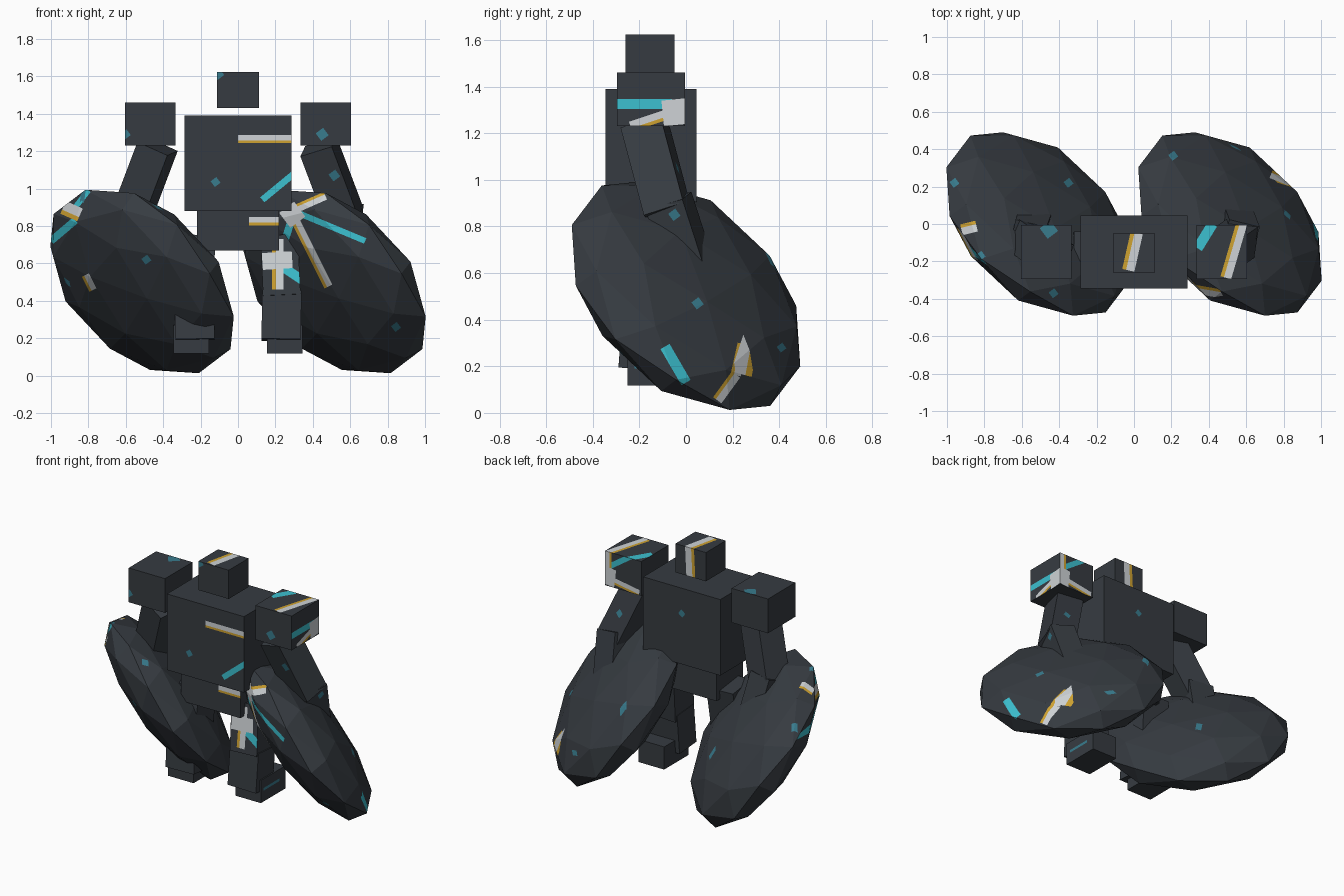
import bpy, bmesh, math
from mathutils import Vector, Matrix

if "Cube" in bpy.data.objects:
    bpy.data.objects.remove(bpy.data.objects["Cube"])


def material(name, rgb):
    m = bpy.data.materials.new(name)
    m.use_nodes = True
    m.diffuse_color = (*rgb, 1)
    m.node_tree.nodes["Principled BSDF"].inputs["Base Color"].default_value = (*rgb, 1)
    return m


MATS = [material("dark_slate", (.037, .044, .053)), material("silver", (.62, .65, .67)),
        material("gold", (.62, .36, .03)), material("cyan", (.045, .53, .63)),
        material("teal", (.04, .2, .27))]
SLATE, SILVER, GOLD, CYAN, TEAL = range(5)
X, Y, Z = Vector((1, 0, 0)), Vector((0, 1, 0)), Vector((0, 0, 1))
# Painting sides: first axis, second axis, outward direction
SIDES = {"front": (X, Z, -Y), "back": (X, Z, Y), "left": (Y, Z, X),
         "right": (Y, Z, -X), "top": (X, Y, Z)}


def finish(name, bm):
    bmesh.ops.recalc_face_normals(bm, faces=bm.faces[:])
    mesh = bpy.data.meshes.new(name)
    bm.to_mesh(mesh)
    bm.free()
    for m in MATS:
        mesh.materials.append(m)
    ob = bpy.data.objects.new(name, mesh)
    bpy.context.scene.collection.objects.link(ob)
    return ob


def box(name, lo, hi):
    lo, hi = Vector(lo), Vector(hi)
    bm = bmesh.new()
    bmesh.ops.create_cube(bm, size=1, matrix=Matrix.Translation((lo + hi) / 2)
                          @ Matrix.Diagonal((*(hi - lo), 1)))
    return finish(name, bm)


def limb(name, a, b, width, depth, roll=0):
    """Square bar running from a to b, rolled about its length."""
    a, b = Vector(a), Vector(b)
    axis = (b - a).normalized()
    side = Y.cross(axis).normalized()
    rot = Matrix((side, axis.cross(side), axis)).transposed().to_4x4()
    rot = rot @ Matrix.Rotation(math.radians(roll), 4, "Z")
    bm = bmesh.new()
    bmesh.ops.create_cube(bm, size=1, matrix=Matrix.Translation((a + b) / 2) @ rot
                          @ Matrix.Diagonal((width, depth, (b - a).length, 1)))
    return finish(name, bm)


def boulder(name, centre, radius, squash):
    """Twice-divided icosahedron flattened along its diagonal."""
    g = (1 + math.sqrt(5)) / 2
    base = []
    for s in (-1, 1):
        for t in (-g, g):
            base += [Vector(p) for p in ((0, s, t), (s, t, 0), (t, 0, s))]
    pts = [v.normalized() for v in base]
    pts += [(a + b).normalized() for i, a in enumerate(base) for b in base[:i]
            if (a - b).length < 2.1]
    flat = Matrix.Scale(squash, 3, Vector((1, 1, 1)).normalized())
    bm = bmesh.new()
    for p in pts:
        bm.verts.new(flat @ p * radius + Vector(centre))
    bmesh.ops.convex_hull(bm, input=bm.verts[:])
    return finish(name, bm)


def paint(ob, side, a, b, w, colour):
    """Cut a stripe from a to b into the faces turned to one side."""
    u, v, out = SIDES[side]
    a, b = u * a[0] + v * a[1], u * b[0] + v * b[1]
    d = (b - a).normalized()
    n = out.cross(d)
    planes = [(a, -d), (b, d), (a + n * w / 2, n), (a - n * w / 2, -n)]
    bm = bmesh.new()
    bm.from_mesh(ob.data)

    def inside(done):
        return [f for f in bm.faces if f.normal.dot(out) > .08 and
                all((f.calc_center_median() - co).dot(no) < 0 for co, no in done)]

    for i, (co, no) in enumerate(planes):
        faces = inside(planes[:i])
        edges = {e for f in faces for e in f.edges}
        verts = {p for f in faces for p in f.verts}
        if faces:
            bmesh.ops.bisect_plane(bm, geom=faces + list(edges) + list(verts),
                                   plane_co=co, plane_no=no, dist=1e-5)
            bm.normal_update()
    for f in inside(planes):
        if all((p.co - co).dot(no) < .004 for p in f.verts for co, no in planes):
            f.material_index = colour
    bmesh.ops.triangulate(bm, faces=bm.faces[:])
    bm.to_mesh(ob.data)
    bm.free()


def band(ob, side, a, b, w=.03):
    """Silver stripe with a gold edge on the right of its travel."""
    a, b = Vector(a), Vector(b)
    d = (b - a).normalized()
    off = Vector((d.y, -d.x)) * w * .35
    paint(ob, side, a + off, b + off, w * 1.25, GOLD)
    paint(ob, side, a, b, w, SILVER)


def spot(ob, side, x, y, w=.038, colour=TEAL):
    paint(ob, side, (x - w * .4, y - w * .3), (x + w * .4, y + w * .3), w, colour)


# Body
head = box("head", (-.113, -.26, 1.43), (.113, -.05, 1.623))
torso = box("torso", (-.286, -.345, .88), (.286, .045, 1.39))
pelvis = box("pelvis", (-.22, -.29, .67), (.22, -.01, .88))

# Limbs and boulders on each side
parts = {}
for label, s in (("right", -1), ("left", 1)):
    cx = s * .47
    made = {
        "shoulder": box(label + "_shoulder", (cx - .135, -.295, 1.23), (cx + .135, -.005, 1.46)),
        "upper_arm": limb(label + "_upper_arm", (s * .43, -.175, 1.225), (s * .572, -.075, .85), .18, .18, 14),
        "forearm": limb(label + "_forearm", (s * .568, -.075, .91), (s * .53, .025, .6), .17, .17, 14),
        "thigh": limb(label + "_thigh", (s * .22, -.14, .74), (s * .235, -.18, .42), .2, .2),
        "shin": limb(label + "_shin", (s * .235, -.18, .45), (s * .23, -.2, .19), .21, .18),
        "foot": box(label + "_foot", (s * .25 - .095, -.25, .118), (s * .25 + .095, .01, .27)),
        "boulder": boulder(label + "_boulder", (s * .513, 0, .503), .606, .35),
    }
    parts.update({(label, k): ob for k, ob in made.items()})

# Body markings
band(torso, "front", (0, 1.272), (.286, 1.272))
paint(torso, "front", (.13, .94), (.3, 1.08), .035, CYAN)
spot(torso, "front", -.12, 1.035)
spot(torso, "back", 0, 1.22)
band(pelvis, "front", (.06, .833), (.22, .833))
spot(head, "front", -.105, 1.612, .045)
band(head, "top", (.025, -.05), (-.02, -.25), .045)
band(head, "back", (.02, 1.63), (.01, 1.43), .045)

# Shoulder and arm markings
sh = parts["left", "shoulder"]
paint(sh, "left", (-.3, 1.325), (-.06, 1.325), .042, CYAN)
band(sh, "left", (-.24, 1.235), (-.09, 1.285))
paint(sh, "left", (-.1, 1.285), (0, 1.295), .11, SILVER)
paint(sh, "back", (.6, 1.345), (.41, 1.475), .035, CYAN)
band(sh, "back", (.35, 1.25), (.56, 1.285))
band(sh, "back", (.588, 1.47), (.588, 1.33), .034)
paint(sh, "back", (.53, 1.29), (.61, 1.3), .12, SILVER)
band(sh, "top", (.585, 0), (.5, -.29), .04)
paint(sh, "top", (.34, -.13), (.42, 0), .055, CYAN)
spot(sh, "front", .45, 1.29, .05)
spot(parts["right", "shoulder"], "front", -.6, 1.29)
spot(parts["right", "shoulder"], "top", -.455, -.03, .07)
spot(parts["left", "upper_arm"], "front", .515, 1.07, .045)
spot(parts["left", "upper_arm"], "back", .52, 1.05)
spot(parts["left", "forearm"], "left", -.05, .85)

# Leg markings
thigh = parts["left", "thigh"]
paint(thigh, "front", (.24, .58), (.36, .5), .05, CYAN)
band(thigh, "front", (.222, .73), (.222, .46), .04)
paint(thigh, "front", (.13, .61), (.29, .62), .09, SILVER)
paint(parts["left", "foot"], "left", (-.22, .2), (-.05, .2), .018, TEAL)

# Left boulder markings
rock = parts["left", "boulder"]
paint(rock, "front", (.32, .87), (.68, .72), .032, CYAN)
paint(rock, "front", (.285, .83), (.25, .72), .04, CYAN)
band(rock, "front", (.31, .84), (.49, .48), .032)
band(rock, "front", (.47, .955), (.3, .88), .03)
spot(rock, "front", .29, .86, .1, SILVER)
spot(rock, "front", .845, .26)
paint(rock, "left", (-.09, .285), (0, .13), .045, CYAN)
band(rock, "left", (.25, .295), (.22, .16))
band(rock, "left", (.22, .16), (.14, .05))
spot(rock, "left", .05, .47)
spot(rock, "left", .41, .28, .03)
spot(rock, "top", .21, .365)
band(rock, "top", (.83, .22), (.73, .26))

# Right boulder markings
rock = parts["right", "boulder"]
band(rock, "front", (-.81, .54), (-.77, .46), .028)
paint(rock, "front", (-1, .72), (-.87, .83), .04, CYAN)
paint(rock, "front", (-.87, .9), (-.8, .99), .03, CYAN)
band(rock, "front", (-.93, .91), (-.84, .87), .05)
spot(rock, "front", -.49, .62)
for x, y in ((-.96, .22), (-.35, .22), (-.82, -.17), (-.43, -.37)):
    spot(rock, "top", x, y)
band(rock, "top", (-.84, -.02), (-.92, -.04), .04)
spot(rock, "right", .15, .5)
